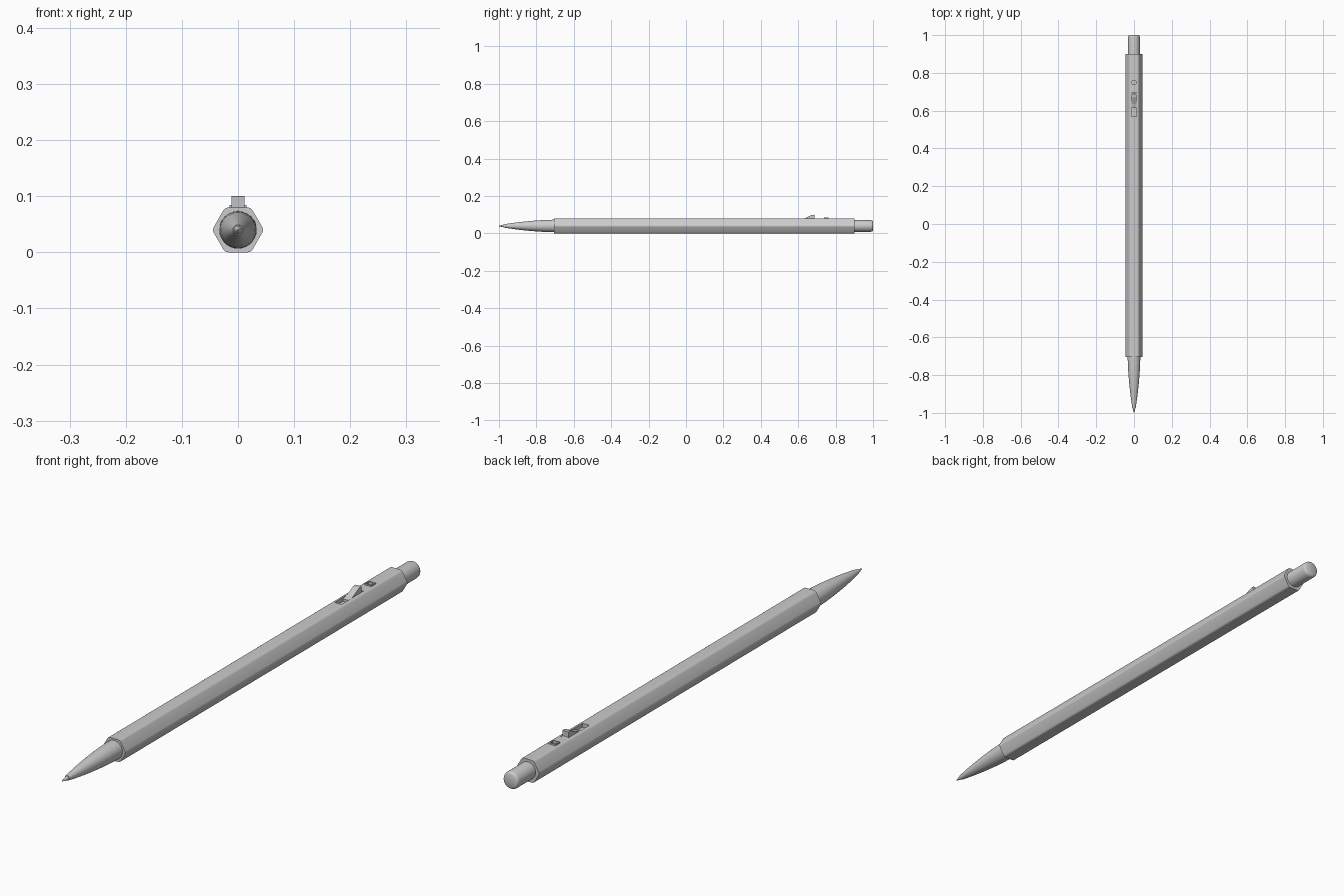
import bpy, bmesh, math
from mathutils import Vector

if "Cube" in bpy.data.objects:
    bpy.data.objects.remove(bpy.data.objects["Cube"])

ZC = 0.04  # height of the pen axis


def finish(name, bm, smooth=None):
    bmesh.ops.recalc_face_normals(bm, faces=bm.faces[:])
    me = bpy.data.meshes.new(name)
    bm.to_mesh(me)
    bm.free()
    ob = bpy.data.objects.new(name, me)
    bpy.context.collection.objects.link(ob)
    if smooth:
        bpy.ops.object.select_all(action='DESELECT')
        ob.select_set(True)
        bpy.context.view_layer.objects.active = ob
        bpy.ops.object.shade_smooth_by_angle(angle=math.radians(smooth))
    return ob


def lathe(name, profile, n=48):
    """Closed solid turned around the pen axis from (y, radius) points."""
    bm = bmesh.new()
    rings = []
    for y, r in profile:
        rings.append([bm.verts.new((r * math.cos(math.tau * i / n), y,
                                    ZC + r * math.sin(math.tau * i / n))) for i in range(n)])
    for a, b in zip(rings, rings[1:]):
        for i in range(n):
            j = (i + 1) % n
            bm.faces.new((a[i], a[j], b[j], b[i]))
    bm.faces.new(rings[0])
    bm.faces.new(rings[-1])
    return finish(name, bm, 30)


def extrude_x(name, profile, half):
    """Prism across x from a (y, z) outline."""
    bm = bmesh.new()
    f = bm.faces.new([bm.verts.new((-half, y, z)) for y, z in profile])
    g = bmesh.ops.extrude_face_region(bm, geom=[f])['geom']
    bmesh.ops.translate(bm, vec=(2 * half, 0, 0),
                        verts=[v for v in g if isinstance(v, bmesh.types.BMVert)])
    return finish(name, bm)


def box(name, half, y0, y1, z0, z1):
    return extrude_x(name, [(y0, z0), (y1, z0), (y1, z1), (y0, z1)], half)


def cut(target, cutter):
    cutter.hide_render = True
    cutter.hide_viewport = True
    m = target.modifiers.new("cut", 'BOOLEAN')
    m.operation = 'DIFFERENCE'
    m.solver = 'EXACT'
    m.object = cutter


# hexagonal barrel with rounded long edges
bm = bmesh.new()
R = 0.04 / math.cos(math.pi / 6)
face = bm.faces.new([bm.verts.new((R * math.cos(math.pi * i / 3), -0.705,
                                   ZC + R * math.sin(math.pi * i / 3))) for i in range(6)])
g = bmesh.ops.extrude_face_region(bm, geom=[face])['geom']
bmesh.ops.translate(bm, vec=(0, 1.605, 0), verts=[v for v in g if isinstance(v, bmesh.types.BMVert)])
long_edges = [e for e in bm.edges if abs(e.verts[0].co.y - e.verts[1].co.y) > 1]
bmesh.ops.bevel(bm, geom=long_edges, offset=0.006, segments=4, profile=0.5, affect='EDGES')
barrel = finish("barrel", bm, 25)

# slots in the top face
cut(barrel, box("slider_slot_cutter", 0.0135, 0.57, 0.695, 0.066, 0.12))
cut(barrel, box("window_cutter", 0.011, 0.741, 0.757, 0.066, 0.12))

# tapered nose and writing point
lathe("nose", [(-0.69, 0.0335), (-0.72, 0.0332), (-0.76, 0.0318), (-0.80, 0.0292),
               (-0.84, 0.0258), (-0.88, 0.0217), (-0.92, 0.0168), (-0.95, 0.0125),
               (-0.972, 0.009)])
lathe("point", [(-0.96, 0.0075), (-0.975, 0.0072), (-0.997, 0.0022), (-1.0, 0.001)], 24)

# push button with rounded rim
lathe("push_button", [(0.88, 0.031), (0.988, 0.031), (0.994, 0.030), (0.998, 0.0275), (1.0, 0.024)])

# wedge shaped slider sitting in its slot
extrude_x("slider", [(0.615, 0.067), (0.694, 0.067), (0.694, 0.078), (0.686, 0.080),
                     (0.686, 0.100), (0.672, 0.099), (0.655, 0.091), (0.635, 0.081),
                     (0.615, 0.076)], 0.012)

# small raised collar around the rear window
collar = box("window_collar", 0.015, 0.737, 0.763, 0.078, 0.0845)
cut(collar, box("collar_cutter", 0.011, 0.741, 0.757, 0.066, 0.12))
